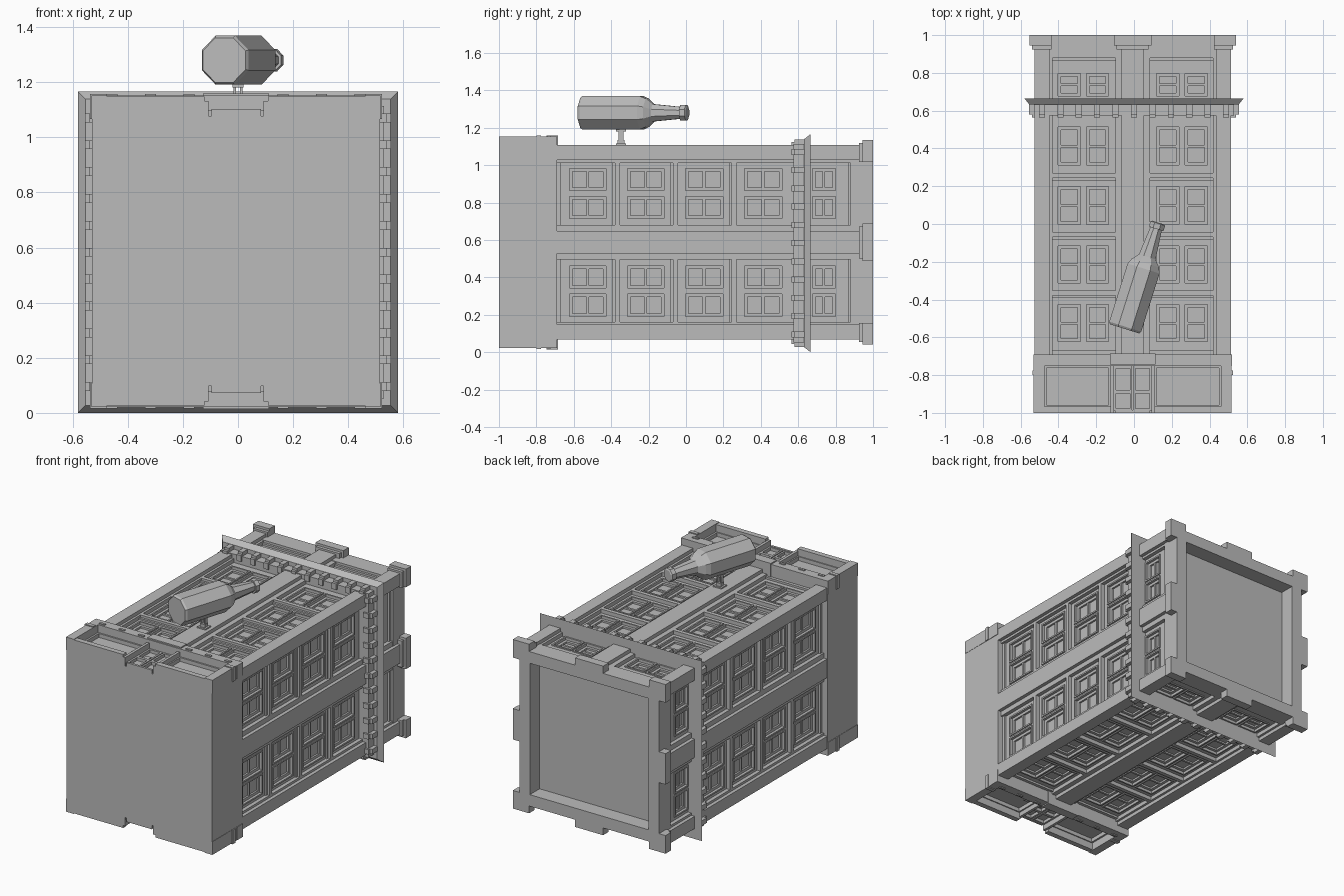
import bpy, bmesh, math
from mathutils import Matrix, Vector

if "Cube" in bpy.data.objects:
    bpy.data.objects.remove(bpy.data.objects["Cube"], do_unlink=True)

stone = bpy.data.materials.new("plain_grey")
stone.use_nodes = True
stone.diffuse_color = (0.5, 0.5, 0.5, 1)
stone.node_tree.nodes["Principled BSDF"].inputs["Base Color"].default_value = (0.5, 0.5, 0.5, 1)

BODY = Vector((-0.007, 0, 0.587))     # tower axis (the tower lies along y)
CORNICE = Vector((0, 0, 0.583))


def box(bm, u0, u1, v0, v1, d0, d1):
    """Box: u across the wall, v along the tower, d outward from its axis."""
    m = Matrix.Translation(((u0 + u1) / 2, (v0 + v1) / 2, (d0 + d1) / 2))
    m = m @ Matrix.Diagonal((u1 - u0, v1 - v0, d1 - d0, 1))
    return bmesh.ops.create_cube(bm, size=1, matrix=m)["verts"]


def pair(bm, u0, u1, *rest):
    box(bm, u0, u1, *rest)
    box(bm, -u1, -u0, *rest)


def frame(bm, u0, u1, v0, v1, w, d0, d1):
    """Four bars around an opening."""
    box(bm, u0, u0 + w, v0, v1, d0, d1)
    box(bm, u1 - w, u1, v0, v1, d0, d1)
    box(bm, u0 + w, u1 - w, v0, v0 + w, d0, d1)
    box(bm, u0 + w, u1 - w, v1 - w, v1, d0, d1)


def finish(name, bm, turns=(0,), centre=BODY):
    """Place one copy of the part on each listed wall, in quarter turns."""
    bmesh.ops.recalc_face_normals(bm, faces=bm.faces)
    me = bpy.data.meshes.new(name)
    bm.to_mesh(me)
    bm.free()
    me.materials.append(stone)
    for k in turns:
        ob = bpy.data.objects.new(name, me)
        ob.matrix_world = Matrix.Translation(centre) @ Matrix.Rotation(k * math.pi / 2, 4, 'Y')
        bpy.context.collection.objects.link(ob)


ALL = (0, 1, 2, 3)
FRONT_BACK = (0, 2)
GLASS, WALL, STEP, FACE = 0.448, 0.472, 0.497, 0.52
rows = [(-0.625, -0.425), (-0.315, -0.115), (-0.005, 0.2), (0.31, 0.515), (0.675, 0.8)]
cols = [(0.125, 0.247), (0.275, 0.397)]

# Core behind the window glass
bm = bmesh.new()
box(bm, -GLASS, GLASS, -0.7, 0.9, -GLASS, GLASS)
finish("tower_core", bm)

# Stepped pilasters
bm = bmesh.new()
box(bm, -0.06, 0.06, -0.7, 0.95, 0.44, FACE)
box(bm, -0.092, 0.092, -0.7, 0.95, 0.44, STEP)
pair(bm, 0.457, FACE, -0.7, 0.95, 0.44, FACE)
pair(bm, 0.425, 0.46, -0.7, 0.95, 0.44, STEP)
finish("pilasters", bm, ALL)

# Wall strips left between the window openings
bm = bmesh.new()
edges = [0.09] + [e for c in cols for e in c] + [0.43]
for a, b in zip(edges[::2], edges[1::2]):
    pair(bm, a, b, -0.7, 0.95, 0.44, WALL)
levels = [-0.7] + [e for r in rows for e in r] + [0.95]
for a, b in zip(levels[::2], levels[1::2]):
    for c in cols:
        pair(bm, *c, a, b, 0.44, WALL)
finish("bay_walls", bm, ALL)

# Sash windows with surrounds
bm = bmesh.new()
for v0, v1 in rows:
    for c0, c1 in cols:
        for u0, u1 in ((c0, c1), (-c1, -c0)):
            frame(bm, u0 - 0.008, u1 + 0.008, v0 - 0.008, v1 + 0.008, 0.01, WALL - 0.01, WALL + 0.007)
            frame(bm, u0, u1, v0, v1, 0.018, GLASS - 0.005, GLASS + 0.012)
            mid = (v0 + v1) / 2
            box(bm, u0 + 0.018, u1 - 0.018, mid - 0.008, mid + 0.006, GLASS - 0.005, GLASS + 0.01)
finish("windows", bm, ALL)

# Floor ledges and the rails closing each bay
bm = bmesh.new()
for v in (-0.365, -0.055, 0.258):
    pair(bm, 0.09, 0.43, v - 0.014, v + 0.012, 0.46, STEP)
    pair(bm, 0.09, 0.43, v - 0.028, v - 0.012, 0.46, 0.482)
pair(bm, 0.09, 0.43, -0.7, -0.67, 0.46, 0.485)
pair(bm, 0.09, 0.43, 0.865, 0.95, 0.46, 0.485)
finish("floor_ledges", bm, ALL)

# Main cornice: frieze, flared slab, brackets
bm = bmesh.new()
box(bm, -0.53, 0.53, 0.575, 0.645, -0.53, 0.53)
for v in box(bm, -0.58, 0.58, 0.632, 0.665, -0.5825, 0.5825):
    if v.co.y < 0.64:
        v.co.x *= 0.955
        v.co.z *= 0.955
finish("cornice", bm, centre=CORNICE)
bm = bmesh.new()
for i in range(11):
    u = (i - 5) * 0.0975
    box(bm, u - 0.016, u + 0.016, 0.58, 0.637, 0.5, 0.555)
    box(bm, u - 0.016, u + 0.016, 0.563, 0.582, 0.5, 0.54)
finish("cornice_brackets", bm, ALL, CORNICE)

# Hollow parapet with corner and middle blocks
bm = bmesh.new()
box(bm, -0.5, 0.5, 0.88, 1, 0.425, 0.5)
box(bm, -0.1, 0.1, 0.945, 1, 0.45, 0.547)
box(bm, -0.085, 0.085, 0.925, 0.947, 0.45, 0.532)
pair(bm, 0.43, 0.547, 0.945, 1, 0.43, 0.547)
pair(bm, 0.44, 0.532, 0.925, 0.947, 0.43, 0.532)
finish("parapet", bm, ALL)

# Ground floor: block, piers, sills, band
SHOP, EDGE = 0.49, 0.565
bm = bmesh.new()
box(bm, -0.522, 0.522, -1, -0.69, -SHOP, SHOP)
finish("ground_floor", bm)
bm = bmesh.new()
pair(bm, 0.468, 0.524, -1, -0.74, 0.48, EDGE)
pair(bm, 0.47, 0.53, -0.8, -0.775, 0.48, EDGE + 0.006)
pair(bm, 0.115, 0.47, -1, -0.965, 0.48, EDGE - 0.004)
box(bm, -0.09, 0.09, -1, -0.985, 0.48, 0.515)
box(bm, -0.526, 0.526, -0.752, -0.69, 0.48, EDGE)
box(bm, -0.12, 0.12, -0.745, -0.685, 0.48, EDGE + 0.008)
for u in (0.17, 0.31, 0.45):
    pair(bm, u - 0.02, u + 0.02, -0.74, -0.725, 0.5, EDGE + 0.006)
finish("shop_surround", bm, FRONT_BACK)

# Shop window frames and small notices
bm = bmesh.new()
for u0, u1 in ((-0.468, -0.115), (0.115, 0.468)):
    frame(bm, u0, u1, -0.97, -0.75, 0.012, 0.48, 0.515)
for u, v, w, h in ((-0.16, -0.815, 0.04, 0.02), (-0.155, -0.85, 0.035, 0.02), (0.155, -0.895, 0.035, 0.055)):
    box(bm, u - w / 2, u + w / 2, v - h / 2, v + h / 2, SHOP - 0.002, SHOP + 0.006)
finish("shop_windows", bm, FRONT_BACK)

# Double door: posts, leaves, handle plate
bm = bmesh.new()
pair(bm, 0.1, 0.118, -1, -0.75, 0.48, 0.545)
for u0, u1 in ((-0.1, -0.003), (0.003, 0.1)):
    frame(bm, u0, u1, -0.89, -0.752, 0.012, 0.48, 0.51)
    frame(bm, u0, u1, -0.99, -0.885, 0.012, 0.48, 0.51)
box(bm, -0.07, -0.035, -0.865, -0.825, SHOP - 0.002, SHOP + 0.007)
finish("double_door", bm, FRONT_BACK)

# Eight-sided bottle on a small stand
bm = bmesh.new()
profile = [(0, 0.088), (0.012, 0.096), (0.335, 0.096), (0.365, 0.082), (0.4, 0.05),
           (0.555, 0.034), (0.555, 0.044), (0.585, 0.044), (0.59, 0.036)]
rings = []
for t, r in profile:
    angles = [(i + 0.5) * math.pi / 4 for i in range(8)]
    rings.append([bm.verts.new((r * math.cos(a), t, r * math.sin(a))) for a in angles])
for lo, hi in zip(rings, rings[1:]):
    for i in range(8):
        j = (i + 1) % 8
        bm.faces.new((lo[i], lo[j], hi[j], hi[i]))
bm.faces.new(rings[0])
bm.faces.new(rings[-1])
bm.transform(Matrix.Rotation(math.radians(-17.5), 4, 'Z'))
finish("bottle", bm, centre=Vector((-0.05, -0.555, 1.28)))

bm = bmesh.new()
box(bm, -0.03, 0.03, -0.375, -0.32, 1.1, 1.115)
box(bm, -0.018, 0.018, -0.365, -0.33, 1.11, 1.135)
pair(bm, 0.008, 0.016, -0.36, -0.335, 1.13, 1.2)
box(bm, -0.02, 0.02, -0.375, -0.32, 1.18, 1.195)
finish("bottle_stand", bm, centre=Vector((0, 0, 0)))
